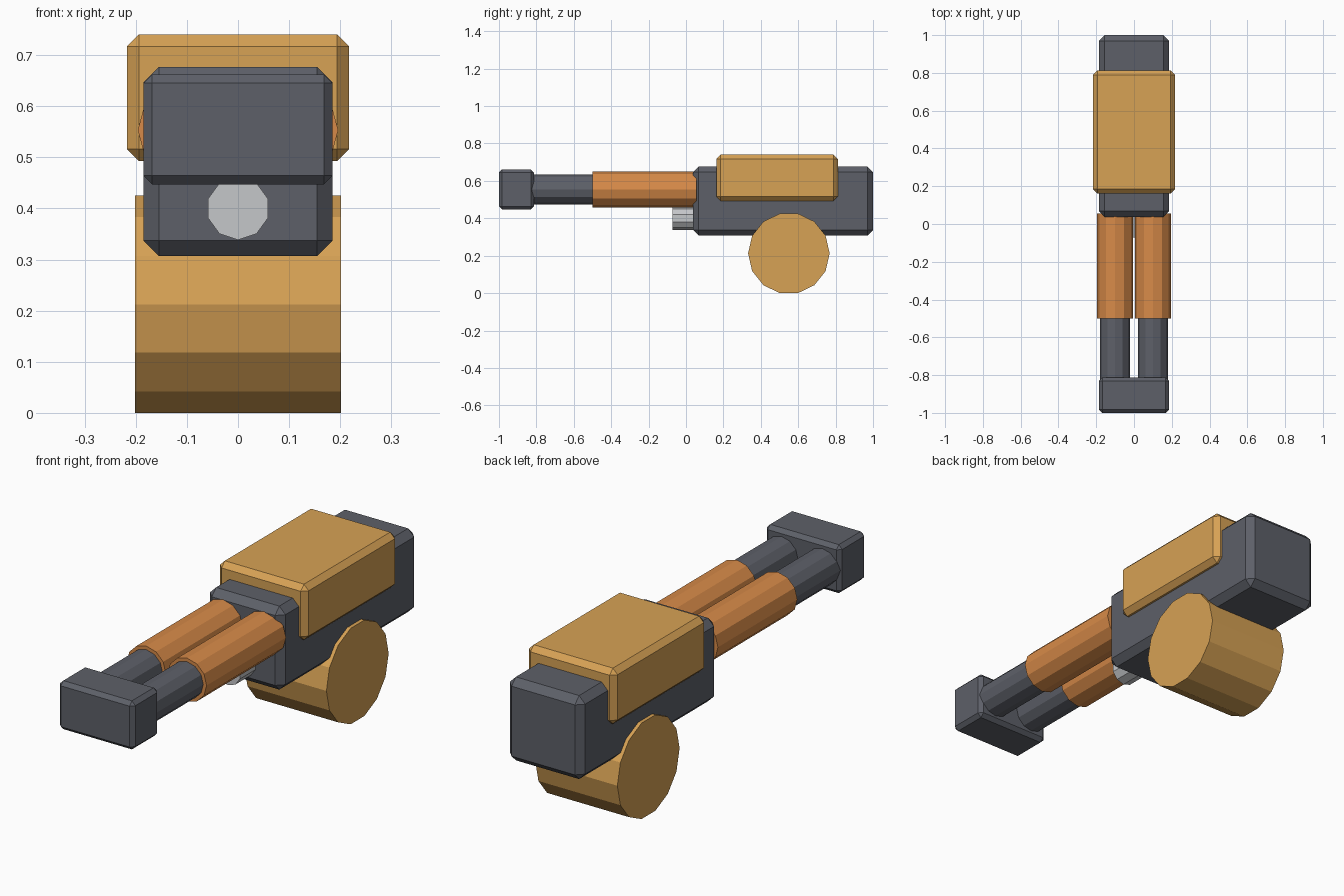
import bpy
import math

if "Cube" in bpy.data.objects:
    bpy.data.objects.remove(bpy.data.objects["Cube"], do_unlink=True)


def material(name, rgb):
    mat = bpy.data.materials.new(name)
    mat.use_nodes = True
    color = (*rgb, 1.0)
    mat.diffuse_color = color
    mat.node_tree.nodes["Principled BSDF"].inputs["Base Color"].default_value = color
    return mat


gunmetal = material("dark grey metal", (0.11, 0.117, 0.14))
gold = material("golden tan", (0.68, 0.36, 0.09))
copper = material("copper orange", (0.68, 0.255, 0.065))
silver = material("light silver", (0.56, 0.57, 0.59))


def finish(name, mat):
    obj = bpy.context.object
    obj.name = name
    obj.data.materials.append(mat)
    return obj


def beveled_box(name, mat, half_width, y, z, bevel):
    """Chamfered block centred on x, spanning the y and z ranges."""
    bpy.ops.mesh.primitive_cube_add(size=1, location=(0, sum(y) / 2, sum(z) / 2))
    obj = finish(name, mat)
    obj.scale = (2 * half_width, y[1] - y[0], z[1] - z[0])
    bpy.ops.object.transform_apply(location=False, rotation=False, scale=True)
    mod = obj.modifiers.new("chamfer", "BEVEL")
    mod.width = bevel
    mod.segments = 1
    mod.limit_method = "ANGLE"
    return obj


def tube(name, mat, sides, radius, x, y, z):
    """Faceted cylinder running along y."""
    bpy.ops.mesh.primitive_cylinder_add(
        vertices=sides, radius=radius, depth=y[1] - y[0],
        location=(x, sum(y) / 2, z), rotation=(math.pi / 2, 0, 0))
    return finish(name, mat)


# Body, top cover and muzzle block
beveled_box("receiver", gunmetal, 0.185, (0.038, 1.0), (0.307, 0.677), 0.03)
beveled_box("top_cover", gold, 0.217, (0.162, 0.812), (0.493, 0.74), 0.023)
beveled_box("muzzle_block", gunmetal, 0.185, (-1.0, -0.813), (0.447, 0.662), 0.017)

# Twin barrels with their shrouds
for side, x in (("left", 0.1), ("right", -0.1)):
    tube(side + "_barrel", gunmetal, 12, 0.08, x, (-0.83, -0.45), 0.553)
    tube(side + "_shroud", copper, 12, 0.096, x, (-0.5, 0.056), 0.553)

# Small pipe below the barrels
tube("gas_pipe", silver, 10, 0.0615, 0, (-0.071, 0.08), 0.4)

# Drum magazine lying across the body
bpy.ops.mesh.primitive_cylinder_add(
    vertices=14, radius=0.218, depth=0.402,
    location=(0, 0.55, 0.2125), rotation=(0, math.pi / 2, 0))
finish("drum_magazine", gold)
